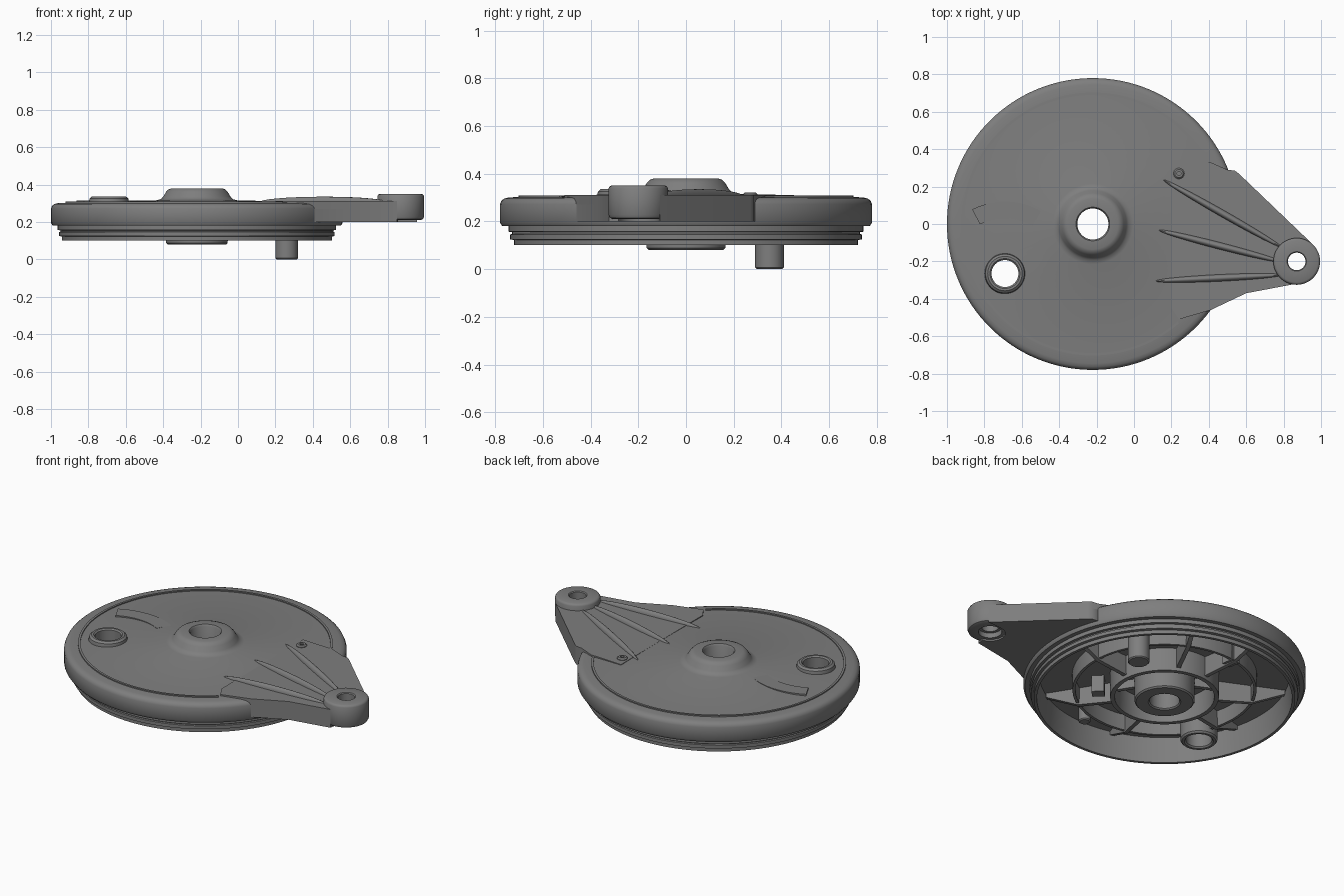
import bpy, bmesh
from math import radians, cos, sin, pi, atan2, hypot
from mathutils import Matrix, Vector

cube = bpy.data.objects.get("Cube")
if cube:
    bpy.data.objects.remove(cube)

metal = bpy.data.materials.new("cast metal grey")
metal.use_nodes = True
GREY = (0.21, 0.21, 0.21, 1)
metal.diffuse_color = GREY
for node in metal.node_tree.nodes:
    if node.type == 'BSDF_PRINCIPLED':
        node.inputs["Base Color"].default_value = GREY

CENTRE = (-0.22, 0.0)
CAM = (-0.69, -0.265)
EYE = (0.87, -0.2)


def finish(name, bm, angle=35):
    bmesh.ops.recalc_face_normals(bm, faces=bm.faces)
    mesh = bpy.data.meshes.new(name)
    bm.to_mesh(mesh)
    bm.free()
    mesh.materials.append(metal)
    ob = bpy.data.objects.new(name, mesh)
    bpy.context.collection.objects.link(ob)
    smooth(ob, angle)
    return ob


def smooth(ob, angle=35):
    bpy.ops.object.select_all(action='DESELECT')
    ob.select_set(True)
    bpy.context.view_layer.objects.active = ob
    bpy.ops.object.shade_smooth_by_angle(angle=radians(angle))


def lathe(name, profile, at, segs=48):
    """Revolve a closed (radius, z) loop around a vertical axis."""
    bm = bmesh.new()
    rings = []
    for i in range(segs):
        a = 2 * pi * i / segs
        rings.append([bm.verts.new((at[0] + r * cos(a), at[1] + r * sin(a), z)) for r, z in profile])
    n = len(profile)
    for i in range(segs):
        a, b = rings[i], rings[(i + 1) % segs]
        for j in range(n):
            k = (j + 1) % n
            bm.faces.new((a[j], b[j], b[k], a[k]))
    return finish(name, bm)


def prism(name, outline, z0, z1):
    """Extrude a plan outline between two heights."""
    bm = bmesh.new()
    face = bm.faces.new([bm.verts.new((x, y, z0)) for x, y in outline])
    top = bmesh.ops.extrude_face_region(bm, geom=[face])
    verts = [v for v in top["geom"] if isinstance(v, bmesh.types.BMVert)]
    bmesh.ops.translate(bm, verts=verts, vec=(0, 0, z1 - z0))
    return finish(name, bm)


def arc(at, r, a0, a1, n):
    angles = [radians(a0 + (a1 - a0) * i / n) for i in range(n + 1)]
    return [(at[0] + r * cos(a), at[1] + r * sin(a)) for a in angles]


def band(name, at, r0, r1, a0, a1, z0, z1, n):
    return prism(name, arc(at, r0, a0, a1, n) + arc(at, r1, a1, a0, n), z0, z1)


def cylinder(name, at, r, z0, z1, segs=32, chamfer=0.006):
    bm = bmesh.new()
    bmesh.ops.create_cone(bm, cap_ends=True, segments=segs, radius1=r, radius2=r, depth=z1 - z0,
                          matrix=Matrix.Translation((at[0], at[1], (z0 + z1) / 2)))
    if chamfer:
        rim = [e for e in bm.edges if all(v.co.z < z0 + 0.001 for v in e.verts)]
        bmesh.ops.bevel(bm, geom=rim, offset=chamfer, segments=1, affect='EDGES')
    return finish(name, bm)


# Main plate: domed top, raised hub, stepped skirt, hollow back with two ring walls
top_side = [(.083, .37), (.09, .38), (.135, .38), (.152, .374), (.165, .36), (.18, .335),
            (.192, .322), (.215, .316), (.69, .303), (.745, .30), (.763, .295), (.774, .286), (.78, .272)]
skirt = [(.78, .195), (.77, .18), (.745, .18), (.745, .157), (.73, .155), (.73, .148),
         (.737, .145), (.737, .125), (.722, .122), (.722, .10), (.705, .10), (.69, .25)]
back = [(.51, .25), (.508, .155), (.492, .155), (.49, .25), (.302, .25), (.30, .11), (.275, .11),
        (.272, .25), (.168, .25), (.165, .088), (.157, .08), (.09, .08), (.083, .087)]
plate = lathe("brake_plate", top_side + skirt + back, CENTRE, 128)

# Opening for the cam tube
cutter = cylinder("cam_cutter", CAM, .085, 0, .5, chamfer=0)
cutter.hide_render = True
mod = plate.modifiers.new("cam opening", 'BOOLEAN')
mod.operation = 'DIFFERENCE'
mod.object = cutter
mod.solver = 'EXACT'
bpy.context.view_layer.objects.active = plate
bpy.ops.object.modifier_apply(modifier=mod.name)
bpy.data.objects.remove(cutter)
smooth(plate)

# Cam tube
lathe("cam_tube", [(.072, .328), (.08, .335), (.092, .335), (.104, .325), (.109, .30),
                   (.105, .25), (.102, .13), (.094, .12), (.08, .12), (.072, .128)], CAM)

# Raised bead near the rim and curved wear gauge
band("rim_bead", CENTRE, .69, .703, 28, 311, .29, .309, 96)
band("wear_gauge", CAM, .295, .385, 60, 117, .29, .314, 16)

# Torque arm: thin web over the plate, deep arm outside the rim
web = [(.2, .34), (.2, -.45), (.24, -.51), (.41, -.46), (.6, -.37)]
eye_back = arc(EYE, .085, 260, 90, 8)
tip = [(.85, -.323)] + eye_back + [(.957, -.11)]
shoulder = [(.56, .27), (.54, .285), (.5, .29), (.41, .33)]
prism("arm_web", web + tip + shoulder, .27, .311)
prism("torque_arm", [(.41, -.46), (.6, -.37)] + tip + shoulder[:3] + arc(CENTRE, .74, 22, -36, 16), .20, .308)

# Eye at the arm end, recessed underneath
lathe("arm_eye", [(.047, .345), (.052, .35), (.112, .35), (.12, .346), (.125, .338), (.125, .228),
                  (.119, .215), (.107, .21), (.065, .21), (.065, .24), (.047, .24)], EYE)

# Spindle shaped stiffeners on the arm
stiffeners = [((.15, .24), (.80, -.13)), ((.12, -.03), (.80, -.205)), ((.11, -.305), (.80, -.272))]
for i, (a, b) in enumerate(stiffeners):
    dx, dy = b[0] - a[0], b[1] - a[1]
    bm = bmesh.new()
    bmesh.ops.create_uvsphere(bm, u_segments=24, v_segments=16, radius=1)
    bm.transform(Matrix.Translation(((a[0] + b[0]) / 2, (a[1] + b[1]) / 2, .304))
                 @ Matrix.Rotation(atan2(dy, dx), 4, 'Z')
                 @ Matrix.Diagonal((hypot(dx, dy) / 2, .019, .031, 1)))
    finish(f"arm_stiffener_{i + 1}", bm)

# Small drilled nub
lathe("drilled_nub", [(.011, .30), (.011, .322), (.022, .322), (.029, .315), (.029, .30)], (.24, .27), 24)

# Pivot pin and small posts on the back
cylinder("pivot_pin", (.26, .35), .06, 0, .27)
cylinder("back_post", (-.08, -.52), .033, .13, .27, 24)
for i, (x, y, turn) in enumerate([(.04, -.26, -45), (-.305, .47, 100)]):
    bm = bmesh.new()
    bmesh.ops.create_cube(bm, size=1)
    bm.transform(Matrix.Translation((x, y, .205)) @ Matrix.Rotation(radians(turn), 4, 'Z')
                 @ Matrix.Diagonal((.07, .06, .11, 1)))
    finish(f"back_block_{i + 1}", bm)

# Radial ribs on the back, tapering toward the skirt
rib_side = [(.15, .26), (.15, .2), (.285, .2), (.285, .13), (.5, .145), (.685, .225), (.685, .26)]
for i, turn in enumerate([155, 100, 65, 3, -58, -105, -165]):
    bm = bmesh.new()
    face = bm.faces.new([bm.verts.new((r, -.012, z)) for r, z in rib_side])
    ext = bmesh.ops.extrude_face_region(bm, geom=[face])
    bmesh.ops.translate(bm, vec=Vector((0, .024, 0)),
                        verts=[v for v in ext["geom"] if isinstance(v, bmesh.types.BMVert)])
    bm.transform(Matrix.Translation((*CENTRE, 0)) @ Matrix.Rotation(radians(turn), 4, 'Z'))
    finish(f"back_rib_{i + 1}", bm)
